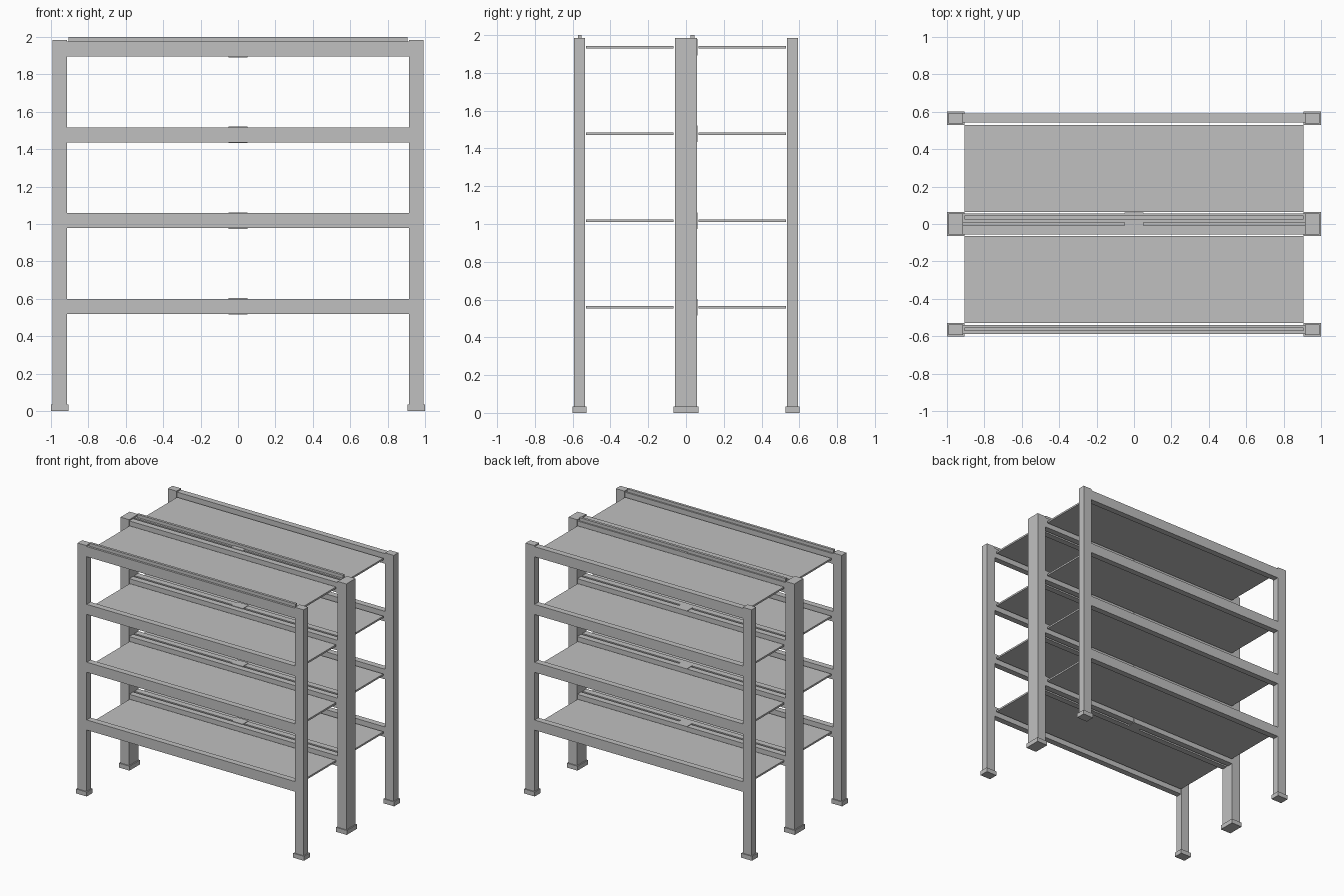
import bpy
import bmesh
from mathutils import Vector

cube = bpy.data.objects.get("Cube")
if cube:
    bpy.data.objects.remove(cube)

steel = bpy.data.materials.new("grey_steel")
steel.use_nodes = True
colour = (0.53, 0.53, 0.53, 1)
steel.diffuse_color = colour
steel.node_tree.nodes["Principled BSDF"].inputs["Base Color"].default_value = colour


def box(name, x, y, z):
    """Box between the given (low, high) ranges."""
    bm = bmesh.new()
    bmesh.ops.create_cube(bm, size=1)
    size = Vector((x[1] - x[0], y[1] - y[0], z[1] - z[0]))
    centre = Vector((sum(x), sum(y), sum(z))) / 2
    for v in bm.verts:
        v.co = Vector(a * b for a, b in zip(v.co, size)) + centre
    mesh = bpy.data.meshes.new(name)
    bm.to_mesh(mesh)
    bm.free()
    mesh.materials.append(steel)
    obj = bpy.data.objects.new(name, mesh)
    bpy.context.collection.objects.link(obj)
    return obj


def around(centre, half):
    return (centre - half, centre + half)


LEVELS = (0.56, 1.018, 1.477, 1.935)
TOP = LEVELS[-1]
ROWS = {"front": (-0.565, 0.029), "middle": (0, 0.057), "back": (0.565, 0.029)}

# Posts and their foot plates
for row, (y, half) in ROWS.items():
    for side, x in (("right", -0.953), ("left", 0.953)):
        box(f"{row}_{side}_post", around(x, 0.038), around(y, half), (0.03, 1.985))
        box(f"{row}_{side}_foot", around(x, 0.047), around(y, half + 0.008), (0, 0.035))

for i, z in enumerate(LEVELS, 1):
    height = around(z, 0.04)
    # Long beams, doubled along the middle
    for name, y in (("front", -0.565), ("middle_front", -0.032),
                    ("middle_back", 0.032), ("back", 0.567)):
        box(f"{name}_beam_{i}", (-0.916, 0.916), around(y, 0.024), height)
    box(f"middle_web_{i}", (-0.916, 0.916), around(0, 0.01), around(z, 0.02))
    # Joining clip at the centre of the doubled beam
    box(f"joining_clip_{i}", (-0.05, 0.05), (-0.012, 0.062), around(z, 0.044))
    # Shelf panels
    for name, y in (("front", -0.297), ("back", 0.297)):
        box(f"{name}_shelf_{i}", (-0.905, 0.905), around(y, 0.232), around(z, 0.007))

# Raised lips on the top beams
for name, y in (("front", -0.563), ("middle", 0.035)):
    box(f"{name}_top_lip", (-0.905, 0.905), around(y, 0.01), (TOP, 2.0))
